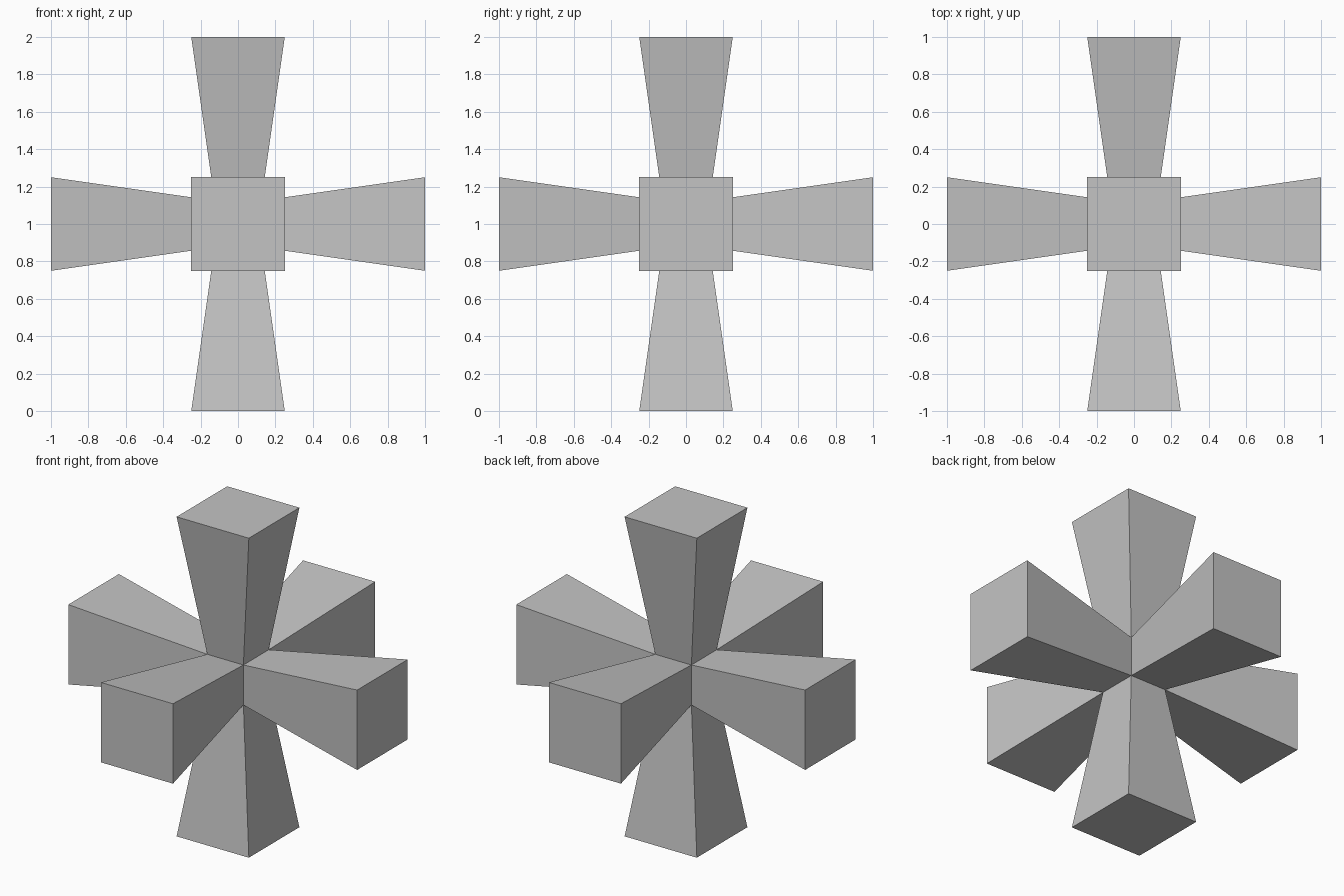
import bpy
import bmesh
from mathutils import Matrix

CORE = 0.125    # half width of the central cube
REACH = 1.0     # distance from the centre to each arm end
FLARE = 2.0     # how much each arm widens towards its end

cube = bpy.data.objects.get("Cube")
if cube:
    bpy.data.objects.remove(cube, do_unlink=True)

# Plain grey for the whole body
grey = bpy.data.materials.new("plain_grey")
grey.use_nodes = True
color = (0.55, 0.55, 0.55, 1)
grey.diffuse_color = color
grey.node_tree.nodes["Principled BSDF"].inputs["Base Color"].default_value = color

# Central cube, with every face extruded into a flared arm
bm = bmesh.new()
bmesh.ops.create_cube(bm, size=2 * CORE)
bm.normal_update()
arms = [(face, face.normal.copy()) for face in bm.faces]
for face, direction in arms:
    end = bmesh.ops.extrude_discrete_faces(bm, faces=[face])["faces"][0]
    center = end.calc_center_median()
    bmesh.ops.scale(bm, vec=(FLARE, FLARE, FLARE), verts=end.verts,
                    space=Matrix.Translation(-center))
    bmesh.ops.translate(bm, vec=direction * (REACH - CORE), verts=end.verts)

# Join the arms and stand the body on the ground
bmesh.ops.remove_doubles(bm, verts=bm.verts, dist=0.0001)
bmesh.ops.recalc_face_normals(bm, faces=bm.faces)
bmesh.ops.translate(bm, vec=(0, 0, REACH), verts=bm.verts)

mesh = bpy.data.meshes.new("six_armed_cross")
bm.to_mesh(mesh)
bm.free()
mesh.materials.append(grey)
bpy.context.collection.objects.link(bpy.data.objects.new("six_armed_cross", mesh))
